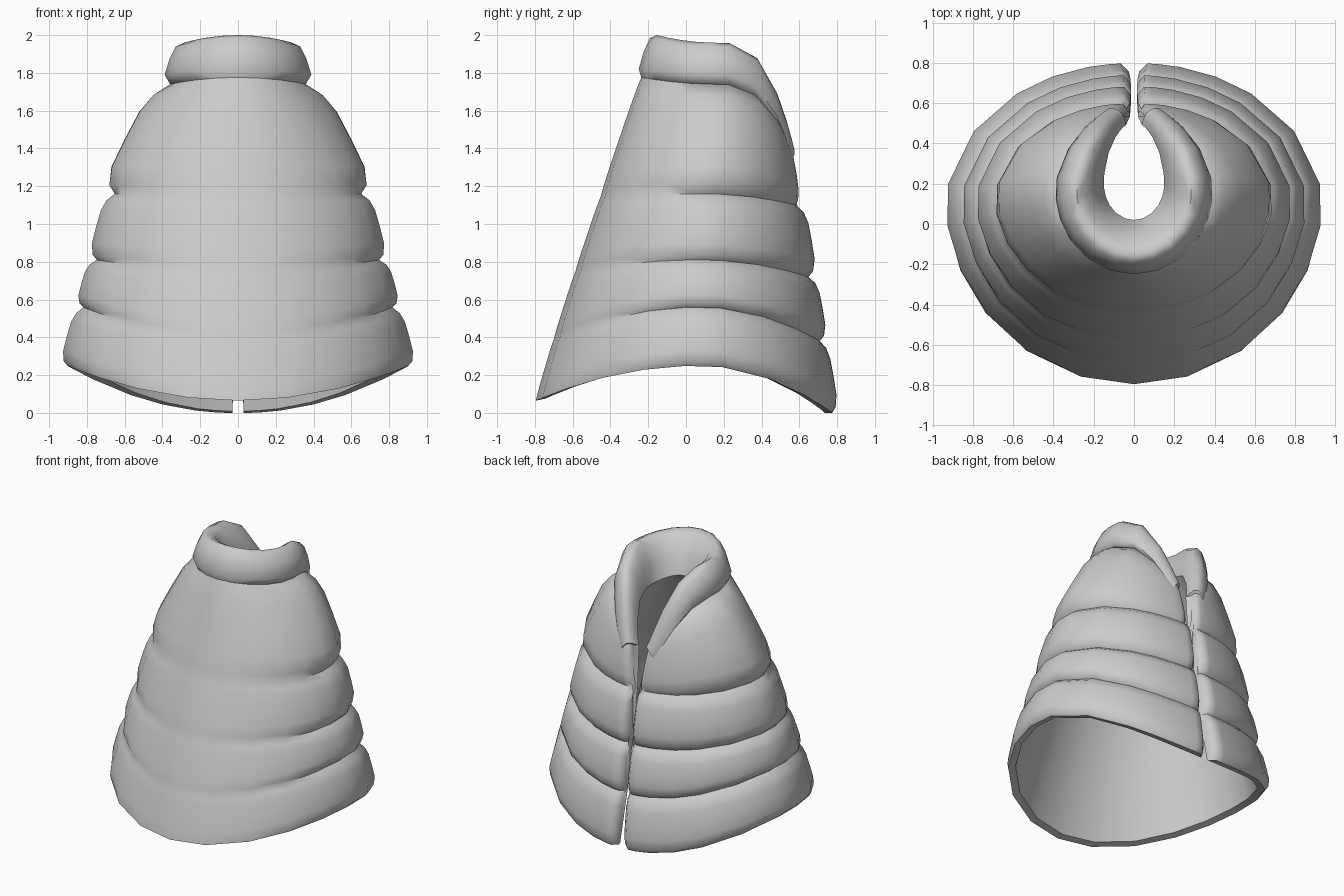
import bpy, bmesh
from math import sin, cos, radians
from mathutils import Vector

cube = bpy.data.objects.get("Cube")
if cube:
    bpy.data.objects.remove(cube)

mat = bpy.data.materials.new("light_grey_cloth")
mat.use_nodes = True
GREY = (0.6, 0.6, 0.6, 1)
mat.diffuse_color = GREY
mat.node_tree.nodes["Principled BSDF"].inputs["Base Color"].default_value = GREY

# Column angles of one half: front centre round to the rear opening
ANGLES = [radians(d) for d in (0, 17, 36, 54, 70, 85, 100, 122, 142, 155, 167, 174, 177.5, 180)]


def ring(width, mid, front, back, z_front, z_side, z_back, gap, pinch=1.0, power=2):
    """Half ring of points; pinch narrows the rear into a teardrop."""
    pts = []
    for a in ANGLES:
        s, c = max(sin(a), 0), cos(a)
        if c >= 0:
            pts.append(Vector((width * s, mid + (front - mid) * c,
                               z_side + (z_front - z_side) * c ** 2)))
        else:
            pts.append(Vector((gap + (width - gap) * s ** pinch, mid - (back - mid) * c,
                               z_side + (z_back - z_side) * abs(c) ** power)))
    return pts


def puff(upper, lower, s, side, rear):
    """Ring between two seams, swollen outward except across the flat front."""
    swell = 1 - abs(2 * s - 1) ** 5
    pts = []
    for a, p, q in zip(ANGLES, upper, lower):
        c = cos(a)
        amount = side * (1 - 0.94 * c ** 0.8) if c > 0 else side + (rear - side) * c * c
        out = Vector((sin(a), -c, 0))
        pts.append(p.lerp(q, s) + out * amount * swell)
    return pts


def round_opening(rings, radius=0.04):
    """Roll the outer surface inward beside the rear opening."""
    for pts in rings:
        edge = pts[-1].x
        for p, a in zip(pts, ANGLES):
            near = 1 - (p.x - edge) / radius
            if cos(a) < 0 and near > 0:
                p.y -= radius * (1 - max(0, 1 - near * near) ** 0.5)


def inset(pts, t):
    return [p - Vector((sin(a), -cos(a), 0)) * t for p, a in zip(pts, ANGLES)]


def build(name, rings):
    """Loft a closed section through the half rings, cap the rear end and mirror."""
    bm = bmesh.new()
    grid = [[bm.verts.new(p) for p in r] for r in rings]
    for r, nxt in zip(grid, grid[1:] + grid[:1]):
        for i in range(len(ANGLES) - 1):
            bm.faces.new((r[i], r[i + 1], nxt[i + 1], nxt[i]))
    cap = bm.faces.new([r[-1] for r in grid])
    bmesh.ops.triangulate(bm, faces=[cap])
    bmesh.ops.recalc_face_normals(bm, faces=bm.faces)
    mesh = bpy.data.meshes.new(name)
    bm.to_mesh(mesh)
    bm.free()
    mesh.materials.append(mat)
    obj = bpy.data.objects.new(name, mesh)
    bpy.context.collection.objects.link(obj)
    mirror = obj.modifiers.new("mirror", 'MIRROR')
    mirror.merge_threshold = 0.001
    bpy.ops.object.select_all(action='DESELECT')
    obj.select_set(True)
    bpy.context.view_layer.objects.active = obj
    bpy.ops.object.shade_smooth_by_angle(angle=radians(55))
    return obj


# Quilting seams from the collar down to the hem
seams = [
    ring(0.36, 0.16, -0.235, 0.54, 1.78, 1.74, 1.42, 0.07, 1.7, 3),
    ring(0.655, 0.09, -0.45, 0.585, 1.15, 1.16, 1.10, 0.02),
    ring(0.75, 0.08, -0.585, 0.65, 0.75, 0.81, 0.72, 0.015),
    ring(0.82, 0.07, -0.70, 0.71, 0.39, 0.56, 0.38, 0.015),
    ring(0.905, 0.07, -0.795, 0.775, 0.065, 0.25, 0.0, 0.03),
]
neck = ring(0.15, 0.2, 0.02, 0.49, 1.72, 1.68, 1.38, 0.04, 1.5, 3)

# Padded cape body: puffed outside, smooth lining inside
swells = [(0.105, 0.025), (0.06, 0.05), (0.055, 0.045), (0.055, 0.04)]
steps = (0.1, 0.25, 0.5, 0.75, 0.92)
outer = []
for upper, lower, (side, rear) in zip(seams, seams[1:], swells):
    outer.append([p.copy() for p in upper])
    outer += [puff(upper, lower, s, side, rear) for s in steps]
outer.append([p.copy() for p in seams[-1]])
round_opening(outer[1:])
lining = [inset(s, 0.05) for s in reversed(seams[1:])]
for p in lining[0]:
    p.z += 0.01
for pts in lining:
    pts[0].x = 0
build("cape_body", outer + lining + [neck])

# Rolled collar with two tapering ends at the rear
collar = [
    ring(0.36, 0.16, -0.235, 0.54, 1.77, 1.74, 1.36, 0.12, 1.7, 3),
    ring(0.39, 0.16, -0.25, 0.565, 1.82, 1.79, 1.35, 0.13, 1.7, 3),
    ring(0.365, 0.16, -0.225, 0.575, 1.91, 1.87, 1.37, 0.12, 1.7, 3),
    ring(0.33, 0.16, -0.19, 0.575, 1.985, 1.94, 1.39, 0.105, 1.7, 3),
    ring(0.285, 0.16, -0.155, 0.57, 2.0, 1.96, 1.41, 0.085, 1.7, 3),
    ring(0.24, 0.17, -0.10, 0.55, 1.97, 1.93, 1.41, 0.06, 1.7, 3),
    ring(0.18, 0.18, -0.02, 0.52, 1.85, 1.81, 1.39, 0.045, 1.6, 3),
    [p.copy() for p in neck],
]
build("collar", collar)
